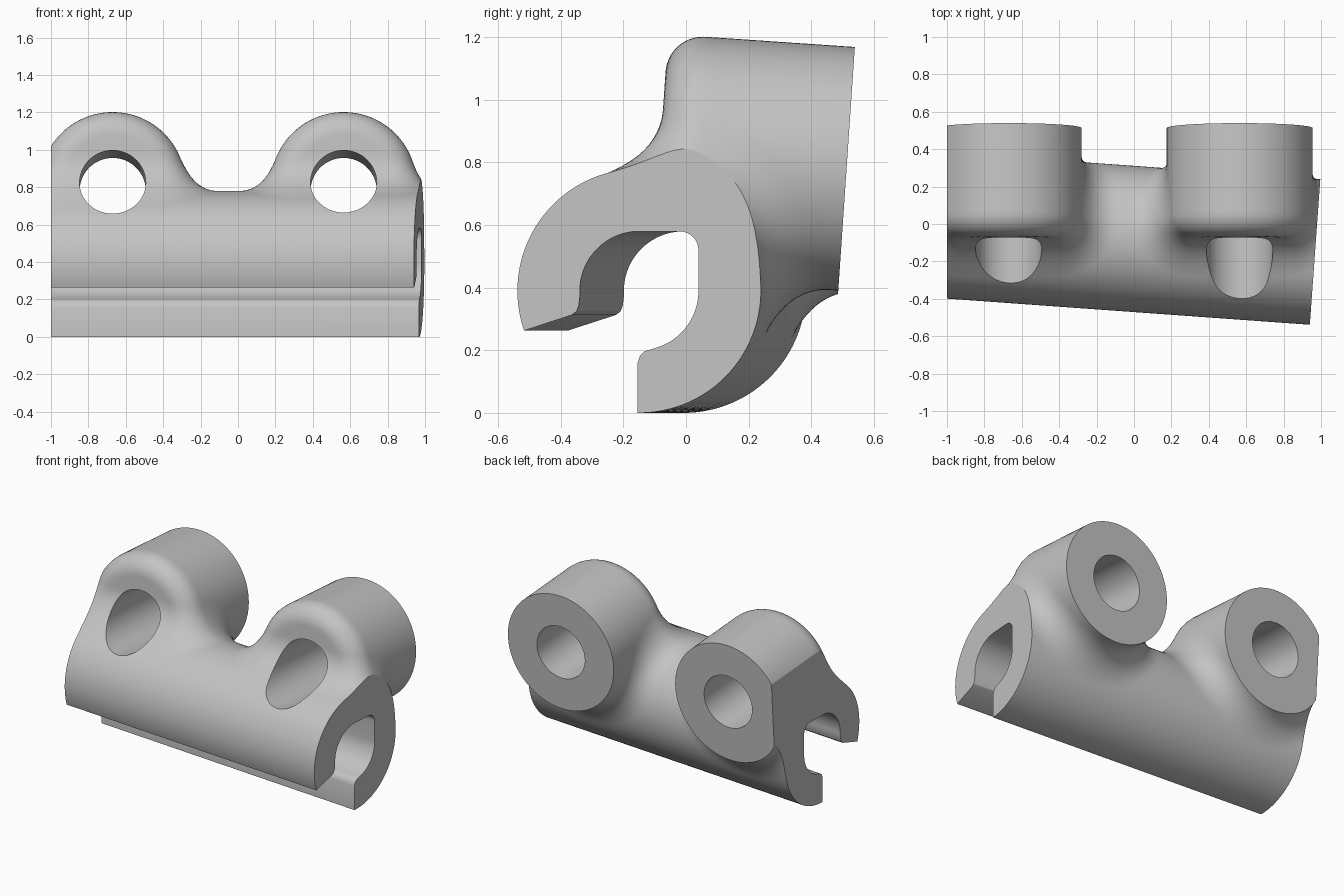
import bpy, bmesh, math
from mathutils import Vector, Matrix

if "Cube" in bpy.data.objects:
    bpy.data.objects.remove(bpy.data.objects["Cube"], do_unlink=True)

# Main dimensions
R = 0.39          # outer radius of channel and bosses
HOLE_R = 0.177
FILLET = 0.19     # blend between bosses and channel
ROUND = 0.12      # rounded front edge of each boss
BACK = 0.15       # extra length, trimmed off later
rail_dir = Vector((1, -0.072, 0)).normalized()
rail_mid = Vector((0, -0.08, R))
boss_dir = Vector((0, 1, -0.068)).normalized()
boss_ends = [Vector((x, 0.513, 0.78)) for x in (-0.67, 0.565)]
boss_len = 0.598
rail_half = 1.2

grey = bpy.data.materials.new("light_grey")
grey.use_nodes = True
colour = (0.55, 0.55, 0.55, 1)
grey.diffuse_color = colour
grey.node_tree.nodes["Principled BSDF"].inputs["Base Color"].default_value = colour


def new_object(name, bm):
    mesh = bpy.data.meshes.new(name)
    bmesh.ops.recalc_face_normals(bm, faces=bm.faces)
    bm.to_mesh(mesh)
    bm.free()
    obj = bpy.data.objects.new(name, mesh)
    bpy.context.collection.objects.link(obj)
    return obj


def add_rod(bm, start, end, radius):
    axis = end - start
    spin = Vector((0, 0, 1)).rotation_difference(axis).to_matrix().to_4x4()
    bmesh.ops.create_cone(bm, cap_ends=True, segments=96, radius1=radius, radius2=radius,
                          depth=axis.length, matrix=Matrix.Translation((start + end) / 2) @ spin)


def apply_modifiers(obj):
    graph = bpy.context.evaluated_depsgraph_get()
    mesh = bpy.data.meshes.new_from_object(obj.evaluated_get(graph))
    obj.modifiers.clear()
    obj.data = mesh


# Signed distance of the blended body
def rail_distance(p):
    v = p - rail_mid
    t = v.dot(rail_dir)
    return max((v - rail_dir * t).length - R, abs(t) - rail_half)


def boss_distance(p, end):
    v = p - end
    t = v.dot(boss_dir)
    a = (v - boss_dir * t).length - R + ROUND
    b = -boss_len - t + ROUND
    rounded = min(max(a, b), 0) + math.hypot(max(a, 0), max(b, 0)) - ROUND
    return max(rounded, t - BACK)


def body_distance(p):
    a = rail_distance(p)
    b = min(boss_distance(p, e) for e in boss_ends)
    return max(FILLET, min(a, b)) - math.hypot(max(FILLET - a, 0), max(FILLET - b, 0))


# Raw body: one rail and two bosses fused into an even skin
bm = bmesh.new()
add_rod(bm, rail_mid - rail_dir * rail_half, rail_mid + rail_dir * rail_half, R)
for end in boss_ends:
    add_rod(bm, end - boss_dir * boss_len, end + boss_dir * BACK, R)
body = new_object("twin_boss_channel", bm)
skin = body.modifiers.new("skin", 'REMESH')
skin.mode = 'VOXEL'
skin.voxel_size = 0.022
apply_modifiers(body)

# Pull the skin on to the filleted form
bm = bmesh.new()
bm.from_mesh(body.data)
step = 0.001
steps = [Vector((step, 0, 0)), Vector((0, step, 0)), Vector((0, 0, step))]
for _ in range(4):
    bmesh.ops.smooth_vert(bm, verts=bm.verts, factor=0.5,
                          use_axis_x=True, use_axis_y=True, use_axis_z=True)
    for v in bm.verts:
        d = body_distance(v.co)
        grad = Vector([(body_distance(v.co + s) - d) / step for s in steps])
        if grad.length > 0.2:
            v.co -= grad * max(-0.08, min(0.08, d / grad.length_squared))

# Trim both channel ends and the boss backs flat
right_end = Vector((0.94, -0.54, 0))
for point, normal in ((Vector((-1, 0, 0)), Vector((-1, 0, 0))),
                      (right_end, rail_dir), (boss_ends[0], boss_dir)):
    cut = bmesh.ops.bisect_plane(bm, geom=bm.verts[:] + bm.edges[:] + bm.faces[:], dist=1e-5,
                                 plane_co=point, plane_no=normal, clear_outer=True)
    rim = [e for e in cut["geom_cut"] if isinstance(e, bmesh.types.BMEdge)]
    bmesh.ops.holes_fill(bm, edges=rim, sides=0)
bm.to_mesh(body.data)
bm.free()

# Slot cutter: profile swept along the rail
def arc(a0, a1, n, r=0.19):
    angles = [math.radians(a0 + (a1 - a0) * i / n) for i in range(n + 1)]
    return [(r * math.cos(a), r * math.sin(a)) for a in angles]


profile = [(-0.005, -0.7), (-0.005, -0.23), (0.003, -0.207), (0.018, -0.193)]
profile += arc(-76, 0, 18)
profile += [(0.13 + x, 0.13 + y) for x, y in arc(0, 90, 8, 0.06)]
profile += arc(90, 184, 24)
profile += [(-0.193, -0.045), (-0.2, -0.065), (-0.215, -0.077), (-0.7, -0.235), (-0.7, -0.7)]
bm = bmesh.new()
side = Vector((-rail_dir.y, rail_dir.x, 0))
start = rail_mid - rail_dir * 1.4
face = bm.faces.new([bm.verts.new(start + side * u + Vector((0, 0, w))) for u, w in profile])
sweep = bmesh.ops.extrude_face_region(bm, geom=[face], use_keep_orig=True)
bmesh.ops.translate(bm, vec=rail_dir * 2.8,
                    verts=[g for g in sweep["geom"] if isinstance(g, bmesh.types.BMVert)])
cutters = [new_object("slot_cutter", bm)]

# Bore cutters through the bosses
for side_name, end in zip(("right", "left"), boss_ends):
    bm = bmesh.new()
    add_rod(bm, end - boss_dir * 1.3, end + boss_dir * 0.3, HOLE_R)
    cutters.append(new_object(side_name + "_bore_cutter", bm))

for cutter in cutters:
    mod = body.modifiers.new(cutter.name, 'BOOLEAN')
    mod.operation = 'DIFFERENCE'
    mod.solver = 'EXACT'
    mod.object = cutter
apply_modifiers(body)
for cutter in cutters:
    bpy.data.objects.remove(cutter, do_unlink=True)

# Finish
body.data.materials.clear()
body.data.materials.append(grey)
bpy.ops.object.select_all(action='DESELECT')
body.select_set(True)
bpy.context.view_layer.objects.active = body
bpy.ops.object.shade_smooth_by_angle(angle=math.radians(30))
